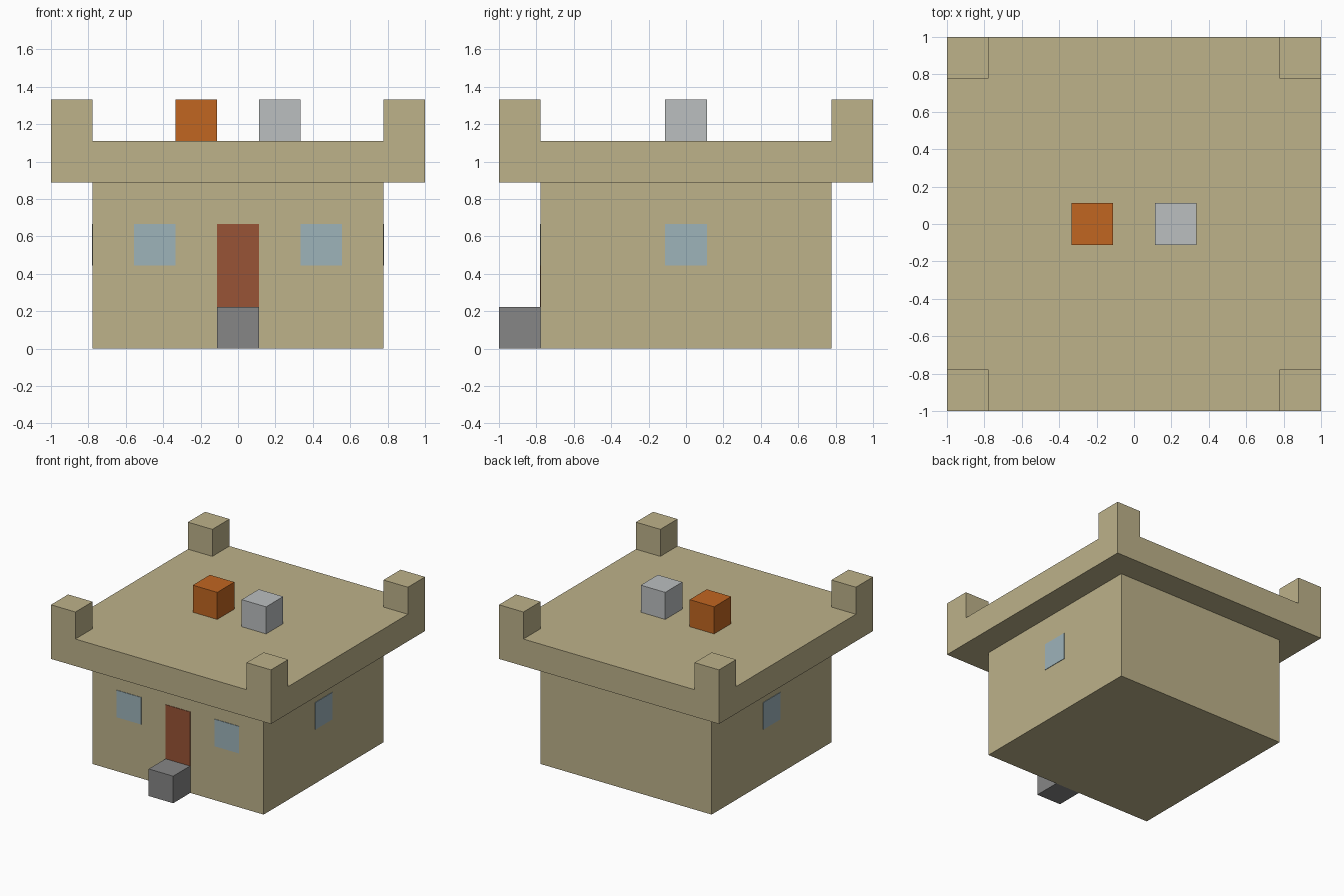
import bpy
import bmesh
from mathutils import Matrix, Vector

U = 2 / 9          # one block of the building grid
PLATE = 0.004      # thickness of doors and windows

if "Cube" in bpy.data.objects:
    bpy.data.objects.remove(bpy.data.objects["Cube"], do_unlink=True)


def material(name, hex_colour):
    srgb = [int(hex_colour[i:i + 2], 16) / 255 for i in (0, 2, 4)]
    linear = [c / 12.92 if c < 0.04045 else ((c + 0.055) / 1.055) ** 2.4 for c in srgb]
    mat = bpy.data.materials.new(name)
    mat.use_nodes = True
    mat.diffuse_color = (*linear, 1)
    bsdf = mat.node_tree.nodes["Principled BSDF"]
    bsdf.inputs["Base Color"].default_value = (*linear, 1)
    bsdf.inputs["Roughness"].default_value = 0.9
    return mat


sandstone = material("sandstone", "BDB28A")
orange = material("orange clay", "C16621")
silver = material("pale metal", "BBBFC0")
stone = material("grey stone", "868686")
wood = material("red brown wood", "985436")
glass = material("blue glass", "9DB3BA")


def box_mesh(low, high):
    """Box between two corners, given in blocks."""
    low, high = Vector(low) * U, Vector(high) * U
    bm = bmesh.new()
    bmesh.ops.create_cube(bm, size=1, matrix=Matrix.Translation((low + high) / 2)
                          @ Matrix.Diagonal((*(high - low), 1)))
    return bm


def finish(name, bm, mat):
    mesh = bpy.data.meshes.new(name)
    bm.to_mesh(mesh)
    bm.free()
    mesh.materials.append(mat)
    obj = bpy.data.objects.new(name, mesh)
    bpy.context.collection.objects.link(obj)
    return obj


def box(name, low, high, mat):
    return finish(name, box_mesh(low, high), mat)


# Walls
box("walls", (-3.5, -3.5, 0), (3.5, 3.5, 4), sandstone)

# Overhanging roof slab with its four corner posts raised from the top
roof = box_mesh((-4.5, -4.5, 4), (4.5, 4.5, 5))
for axis in (Vector((1, 0, 0)), Vector((0, 1, 0))):
    for side in (-1, 1):
        bmesh.ops.bisect_plane(roof, geom=roof.verts[:] + roof.edges[:] + roof.faces[:],
                               plane_co=axis * side * 3.5 * U, plane_no=axis)
for face in roof.faces[:]:
    centre = face.calc_center_median()
    if face.normal.z > 0.5 and min(abs(centre.x), abs(centre.y)) > 3.5 * U:
        raised = bmesh.ops.extrude_face_region(roof, geom=[face])["geom"]
        bmesh.ops.translate(roof, vec=(0, 0, U),
                            verts=[g for g in raised if isinstance(g, bmesh.types.BMVert)])
        roof.faces.remove(face)
bmesh.ops.recalc_face_normals(roof, faces=roof.faces[:])
finish("roof", roof, sandstone)

# Rooftop blocks
box("orange_roof_block", (-1.5, -0.5, 5), (-0.5, 0.5, 6), orange)
box("pale_roof_block", (0.5, -0.5, 5), (1.5, 0.5, 6), silver)

# Door step and door
t = PLATE / U
box("door_step", (-0.5, -4.5, 0), (0.5, -3.5, 1), stone)
box("door", (-0.5, -3.5 - t, 1), (0.5, -3.5, 3), wood)

# Windows: two on the front, one on each side
for name, s in (("left", 1), ("right", -1)):
    box(f"front_window_{name}", (2 * s - 0.5, -3.5 - t, 2), (2 * s + 0.5, -3.5, 3), glass)
    inner, outer = sorted((s * 3.5, s * (3.5 + t)))
    box(f"side_window_{name}", (inner, -0.5, 2), (outer, 0.5, 3), glass)
